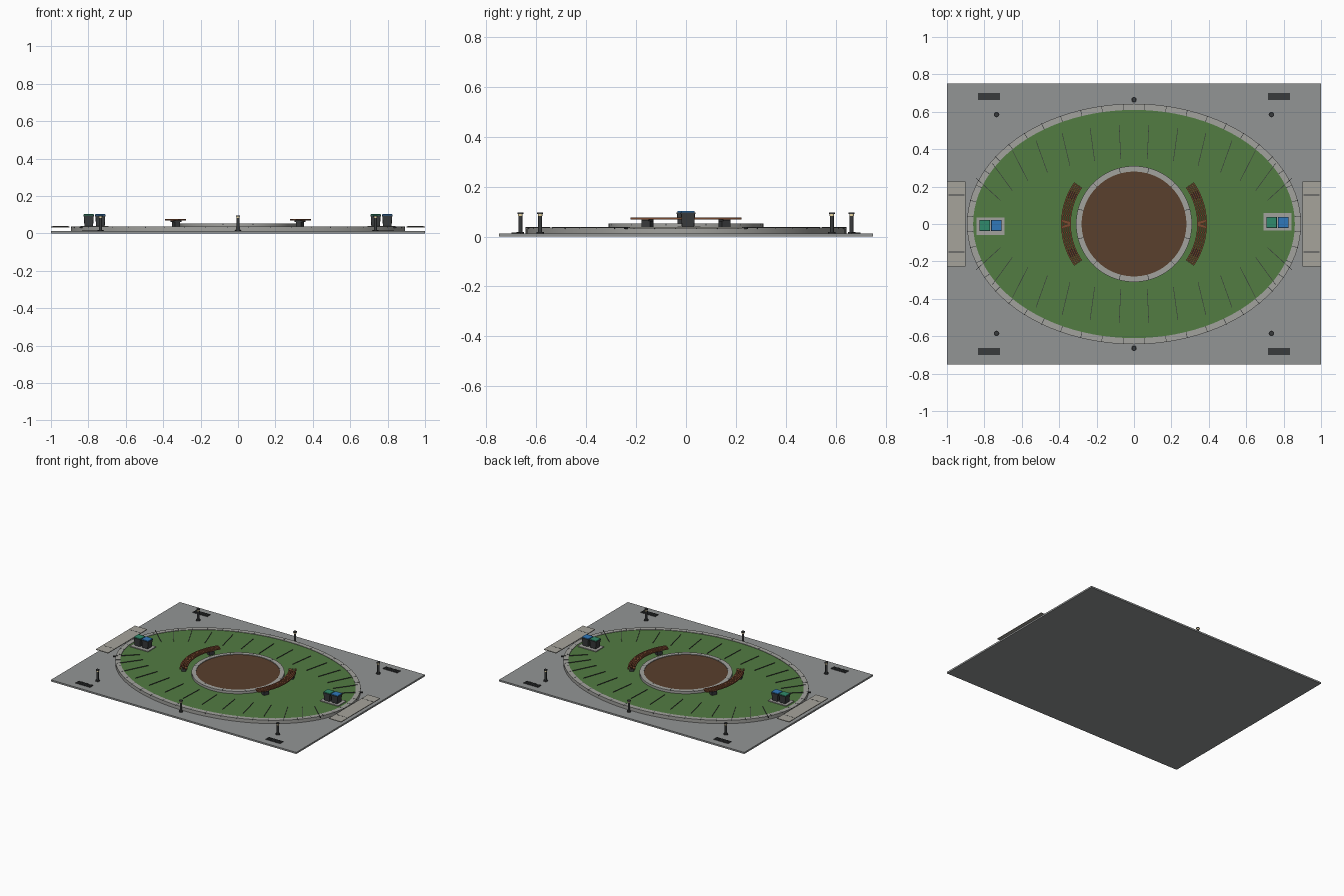
import bpy, bmesh
from math import sin, cos, pi, radians, atan2
from mathutils import Matrix

if "Cube" in bpy.data.objects:
    bpy.data.objects.remove(bpy.data.objects["Cube"])

def mat(name, r, g, b):
    m = bpy.data.materials.new(name)
    m.diffuse_color = (r, g, b, 1)
    m.use_nodes = True
    m.node_tree.nodes["Principled BSDF"].inputs["Base Color"].default_value = m.diffuse_color
    return m

PAVING = mat("paving", .29, .30, .30)
CURB = mat("curb_stone", .36, .36, .34)
GRASS = mat("grass", .085, .20, .055)
SOIL = mat("soil", .10, .05, .026)
WOOD = mat("wood", .20, .07, .03)
DARK = mat("dark_metal", .04, .043, .045)
BEIGE = mat("ramp_stone", .38, .37, .33)
GREEN = mat("green_lid", .03, .26, .15)
BLUE = mat("blue_lid", .03, .19, .50)
GLOW = mat("lamp_glow", .85, .70, .38)

def finish(name, bm, m, smooth=False):
    bmesh.ops.recalc_face_normals(bm, faces=bm.faces)
    me = bpy.data.meshes.new(name)
    bm.to_mesh(me)
    bm.free()
    o = bpy.data.objects.new(name, me)
    bpy.context.collection.objects.link(o)
    me.materials.append(m)
    if smooth:
        bpy.context.view_layer.objects.active = o
        o.select_set(True)
        bpy.ops.object.shade_smooth_by_angle(angle=radians(35))
        o.select_set(False)
    return o

def add_box(bm, x, y, z0, z1, sx, sy, rot=0, taper=1):
    vs = bmesh.ops.create_cube(bm, size=1)["verts"]
    for v in vs:
        k = taper if v.co.z < 0 else 1
        v.co.x *= sx * k
        v.co.y *= sy * k
        v.co.z *= z1 - z0
    bmesh.ops.transform(bm, verts=vs, matrix=Matrix.Translation((x, y, (z0 + z1) / 2)) @ Matrix.Rotation(rot, 4, "Z"))

def box(name, m, *args, bevel=0, **kw):
    bm = bmesh.new()
    add_box(bm, *args, **kw)
    if bevel:
        bmesh.ops.bevel(bm, geom=bm.edges[:], offset=bevel, segments=2, affect="EDGES", profile=.5)
    return finish(name, bm, m)

def disc(name, m, a, b, z0, z1, n=96):
    bm = bmesh.new()
    f = bm.faces.new([bm.verts.new((a * cos(2 * pi * i / n), b * sin(2 * pi * i / n), z0)) for i in range(n)])
    top = bmesh.ops.extrude_face_region(bm, geom=[f])["geom"]
    for v in top:
        if isinstance(v, bmesh.types.BMVert):
            v.co.z = z1
    return finish(name, bm, m, True)

def add_band(bm, outer, inner, z0, z1, a0=0, a1=2 * pi, n=96):
    """Rectangular section swept along an ellipse or arc."""
    closed = a1 - a0 > 6.28
    rows = []
    for i in range(n if closed else n + 1):
        t = a0 + (a1 - a0) * i / n
        rows.append([bm.verts.new((r[0] * cos(t), r[1] * sin(t), z)) for r, z in
                     ((outer, z0), (outer, z1), (inner, z1), (inner, z0))])
    for i in range(n):
        p, q = rows[i], rows[(i + 1) % len(rows)]
        for k in range(4):
            bm.faces.new((p[k], p[(k + 1) % 4], q[(k + 1) % 4], q[k]))
    if not closed:
        bm.faces.new(rows[0])
        bm.faces.new(rows[-1])

def band(name, m, *args, **kw):
    bm = bmesh.new()
    add_band(bm, *args, **kw)
    return finish(name, bm, m, True)

# Ground, lawn and planting bed
box("paving_slab", PAVING, 0, 0, 0, .012, 2, 1.5)
band("outer_curb", CURB, (.893, .643), (.86, .61), .012, .037)
disc("lawn", GRASS, .86, .61, .012, .034)
band("inner_curb", CURB, (.31, .31), (.28, .28), .034, .052)
disc("soil_bed", SOIL, .28, .28, .034, .048)

# Curb joints
bm = bmesh.new()
for i in range(48):
    t = 2 * pi * (i + .5) / 48
    add_box(bm, .877 * cos(t), .627 * sin(t), .03, .0375, .034, .003, atan2(sin(t) / .627, cos(t) / .877))
for i in range(12):
    t = 2 * pi * (i + .5) / 12
    add_box(bm, .295 * cos(t), .295 * sin(t), .045, .0525, .03, .003, t)
finish("curb_joints", bm, DARK)

# Long thin strips on the lawn
bm = bmesh.new()
for i in range(36):
    t = 2 * pi * (i + .5) / 36
    if abs(sin(t)) > .4:
        add_box(bm, .86 * cos(t), .44 * sin(t), .03, .038, .18, .003, atan2(sin(t) / .44, cos(t) / .86))
finish("lawn_strips", bm, DARK)

for s, side in ((-1, "left"), (1, "right")):
    mid = 0 if s > 0 else pi
    # Curved slatted bench
    bm = bmesh.new()
    for k in range(5):
        r = .338 + k * .0108
        add_band(bm, (r + .0085,) * 2, (r,) * 2, .068, .077, a0=mid - radians(35), a1=mid + radians(35), n=24)
    finish(side + "_bench_slats", bm, WOOD)
    bm = bmesh.new()
    for d in (-25, 25):
        t = mid + radians(d)
        add_box(bm, .365 * cos(t), .365 * sin(t), .034, .062, .03, .038, t)
        add_box(bm, .365 * cos(t), .365 * sin(t), .062, .068, .05, .03, t)
    finish(side + "_bench_supports", bm, DARK)

    # Raised entrance plate with dark strips
    box(side + "_entrance_plate", BEIGE, s * .95, 0, .033, .038, .1, .455)
    bm = bmesh.new()
    for y in (-.15, .155):
        add_box(bm, s * .95, y, .037, .0385, .085, .004)
    finish(side + "_entrance_strips", bm, DARK)

    # Bin pair on a pad
    box(side + "_bin_pad", CURB, s * .767, s * .012, .034, .04, .148, .092)
    for x, m, colour in ((s * .767 - .031, GREEN, "green"), (s * .767 + .031, BLUE, "blue")):
        n = side + "_" + colour
        box(n + "_bin_body", DARK, x, s * .008, .04, .094, .052, .056, taper=.9, bevel=.003)
        box(n + "_bin_rim", DARK, x, s * .008, .090, .096, .056, .06)
        box(n + "_bin_lid", m, x, s * .008, .096, .103, .056, .054, bevel=.003)

# Lamp bollards
def lamp(name, x, y):
    for part, m, r, z0, z1 in (("base", DARK, .015, .012, .018), ("post", DARK, .008, .018, .082),
                               ("light", GLOW, .009, .082, .09), ("cap", DARK, .012, .09, .096)):
        o = disc(name + "_" + part, m, r, r, z0, z1, 16)
        o.location = (x, y, 0)

for y, row in ((-1, "front"), (1, "back")):
    lamp(row + "_middle_lamp", 0, y * .664)
    for x, side in ((-1, "left"), (1, "right")):
        lamp(f"{row}_{side}_lamp", x * .735, y * .585)
        # Flat drain grate
        box(f"{row}_{side}_grate_frame", DARK, x * .775, y * .682, .012, .0145, .118, .036)
        bm = bmesh.new()
        for k in range(9):
            add_box(bm, x * .775 + (k - 4) * .0135, y * .682, .0145, .017, .008, .036)
        finish(f"{row}_{side}_grate_bars", bm, DARK)
